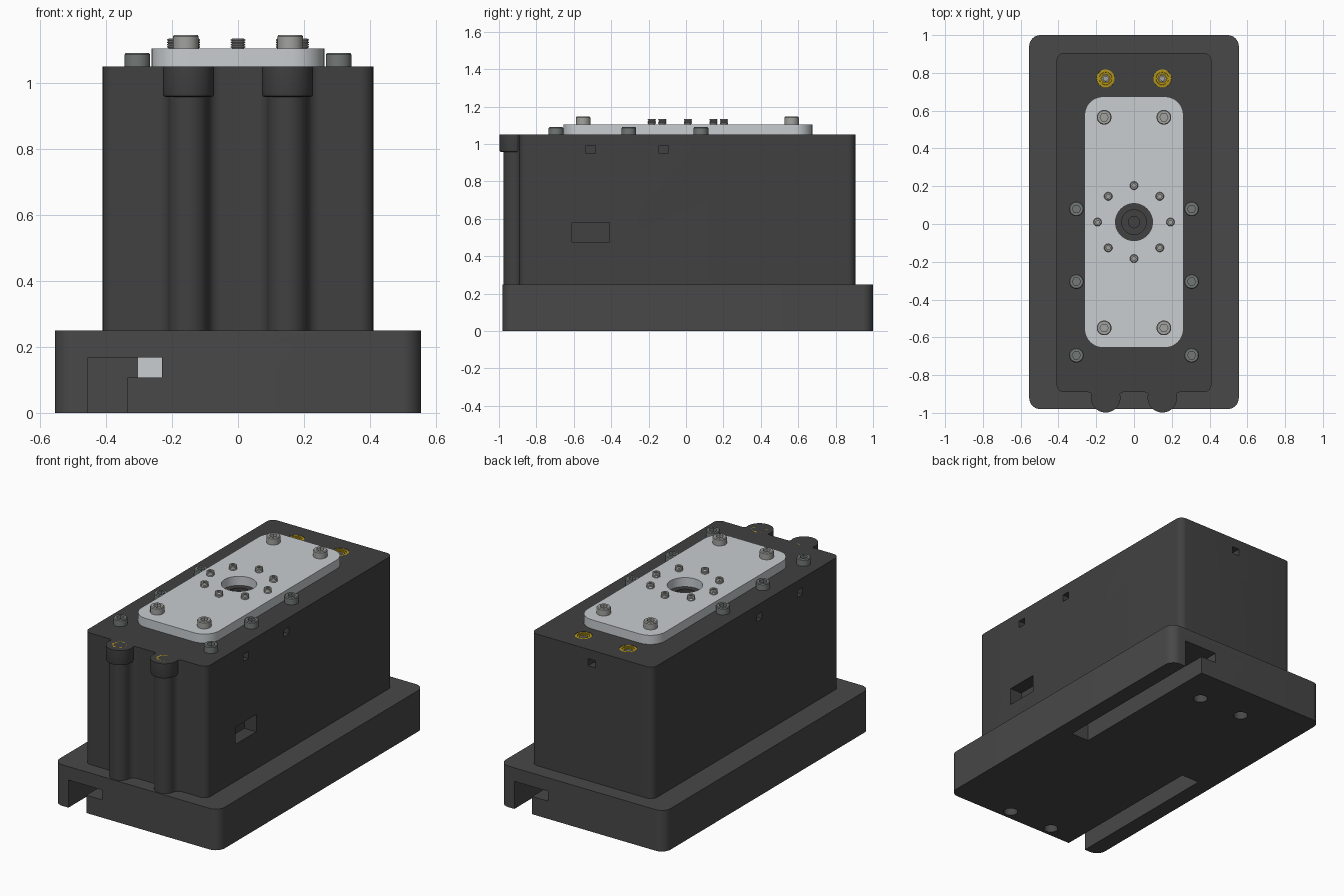
import bpy, bmesh
from math import sin, cos, pi, radians, sqrt, atan2, degrees

if "Cube" in bpy.data.objects:
    bpy.data.objects.remove(bpy.data.objects["Cube"])

YC = 0.01  # y of the symmetry centre


def material(name, rgb):
    m = bpy.data.materials.new(name)
    m.diffuse_color = (*rgb, 1)
    m.use_nodes = True
    m.node_tree.nodes["Principled BSDF"].inputs["Base Color"].default_value = m.diffuse_color
    return m


BASE = material("base_grey", (0.065, 0.065, 0.065))
DARK = material("housing_grey", (0.052, 0.052, 0.052))
LIGHT = material("plate_silver", (0.58, 0.61, 0.63))
STEEL = material("steel", (0.36, 0.36, 0.35))
DULL = material("dull_steel", (0.17, 0.19, 0.185))
GOLD = material("brass", (0.45, 0.30, 0.01))


def make(name, bm, mat):
    bmesh.ops.recalc_face_normals(bm, faces=bm.faces)
    me = bpy.data.meshes.new(name)
    bm.to_mesh(me)
    bm.free()
    ob = bpy.data.objects.new(name, me)
    bpy.context.collection.objects.link(ob)
    if mat:
        me.materials.append(mat)
    return ob


def arc(cx, cy, r, a0, a1, n=8):
    return [(cx + r * cos(radians(a0 + (a1 - a0) * i / n)),
             cy + r * sin(radians(a0 + (a1 - a0) * i / n))) for i in range(n + 1)]


def prism(name, outline, z0, z1, mat=None):
    bm = bmesh.new()
    f = bm.faces.new([bm.verts.new((x, y, z0)) for x, y in outline])
    top = bmesh.ops.extrude_face_region(bm, geom=[f])["geom"]
    for v in top:
        if isinstance(v, bmesh.types.BMVert):
            v.co.z = z1
    return make(name, bm, mat)


def circle(x, y, r, n=40):
    return arc(x, y, r, 0, 360, n)[:-1]


def rect(x0, x1, y0, y1):
    return [(x0, y0), (x1, y0), (x1, y1), (x0, y1)]


def rounded(x, y0, y1, r, front=()):
    """Rounded rectangle; optional extra points along the front edge."""
    return (arc(x - r, y1 - r, r, 0, 90) + arc(r - x, y1 - r, r, 90, 180)
            + arc(r - x, y0 + r, r, 180, 270) + list(front)
            + arc(x - r, y0 + r, r, 270, 360))


def lathe(name, profile, mat, n=24):
    """Revolve (radius, z) rows; a row flagged with a third value is hexagonal."""
    bm = bmesh.new()
    rings = []
    for row in profile:
        ring = []
        for i in range(n):
            a = 2 * pi * i / n
            r = row[0]
            if len(row) > 2:
                r *= cos(pi / 6) / cos(a % (pi / 3) - pi / 6)
            ring.append(bm.verts.new((r * cos(a), r * sin(a), row[1])))
        rings.append(ring)
    for a, b in zip(rings, rings[1:]):
        for i in range(n):
            bm.faces.new((a[i], a[(i + 1) % n], b[(i + 1) % n], b[i]))
    bm.faces.new(rings[0])
    bm.faces.new(rings[-1])
    return make(name, bm, mat)


def cut(ob, *cutters):
    for c in cutters:
        m = ob.modifiers.new("cut", 'BOOLEAN')
        m.operation, m.solver, m.object = 'DIFFERENCE', 'EXACT', c
        with bpy.context.temp_override(object=ob, active_object=ob):
            bpy.ops.object.modifier_apply(modifier=m.name)


def scatter(ob, spots, z):
    """Place the object at the first spot and linked copies at the others."""
    for i, (x, y) in enumerate(spots):
        o = ob if i == 0 else ob.copy()
        if i:
            bpy.context.collection.objects.link(o)
        o.location = (x, y, z)


helpers = []


def cutter(outline, z0, z1):
    c = prism("cutter", outline, z0, z1)
    c.hide_render = True
    helpers.append(c)
    return c


bolts = [(s * 0.15, y) for s in (-1, 1) for y in (0.77, -0.92)]

# Base with two L-shaped cable channels, half a turn apart
base = prism("base", rounded(0.555, -0.98, 1.0, 0.06), 0, 0.25, BASE)


def turn(x0, x1, y0, y1, s):
    return rect(*sorted((s * x0, s * x1)), *sorted((YC + s * (y0 - YC), YC + s * (y1 - YC))))


for s in (1, -1):
    cut(base, cutter(turn(-0.455, -0.335, -1.1, 0.03, s), -0.1, 0.14),
        cutter(turn(-0.455, -0.23, -1.1, 0.03, s), 0.108, 0.168))
    prism("channel_latch", turn(-0.305, -0.231, -0.15, 0.03, s), 0.108, 0.168, LIGHT)
for x, y in bolts:
    cut(base, cutter(circle(x, y, 0.04), -0.1, 0.15))

# Housing with two filleted bolt columns merged into its front face
R, F, CY, FY = 0.06, 0.04, -0.915, -0.89
dy = CY - (FY - F)
dx = sqrt((R + F) ** 2 - dy ** 2)
t = degrees(atan2(dy, dx))
front = []
for cx in (-0.15, 0.15):
    front += arc(cx - dx, FY - F, F, 90, t)
    front += arc(cx, CY, R, 180 + t, 360 - t, 20)[1:-1]
    front += arc(cx + dx, FY - F, F, 180 - t, 90)
body = prism("housing", rounded(0.41, FY, 0.905, 0.04, front), 0.25, 1.05, DARK)
for s in (1, -1):
    for y in (-0.51, -0.12):
        cut(body, cutter(rect(*sorted((s * 0.35, s * 0.5)), y - 0.025, y + 0.025), 0.95, 0.993))
cut(body, cutter(rect(-0.025, 0.025, 0.85, 1.0), 0.95, 0.993),
    cutter(rect(0.33, 0.5, -0.61, -0.41), 0.475, 0.58),
    cutter(circle(0, YC, 0.065), 1.03, 1.2),
    cutter(circle(0, YC, 0.03), 1.0, 1.2))

# Bosses at the column tops
bosses = []
for x in (-0.15, 0.15):
    b = lathe("column_boss", [(0.066, 0.957), (0.075, 0.96), (0.078, 0.97), (0.078, 1.05)], DARK, 48)
    b.location = (x, -0.92, 0)
    bosses.append(b)
bpy.context.view_layer.update()
for x, y in bolts:
    c = cutter(circle(x, y, 0.048), 1.0, 1.2)
    cut(body, c)
    for b in bosses:
        if y < 0 and b.location.x == x:
            cut(b, c)

# Brass mounting inserts with steel hex bolts in them
insert = lathe("mounting_insert", [(0.048, -0.06), (0.048, -0.002), (0.045, 0), (0.034, 0),
                                   (0.033, -0.006), (0.025, -0.006, 1), (0.025, -0.03, 1)], GOLD)
scatter(insert, bolts, 1.05)
core = lathe("insert_core", [(0.022, -0.035, 1), (0.022, -0.012, 1), (0.012, -0.012), (0.012, -0.02)], STEEL)
scatter(core, bolts, 1.05)

# Adapter plate with centre opening
plate = prism("adapter_plate", rounded(0.262, -0.655, 0.675, 0.1), 1.05, 1.105, LIGHT)
cut(plate, cutter(circle(0, YC, 0.098, 48), 1.0, 1.2))

# Socket-head screws
head = [(0.039, 0), (0.039, 0.036), (0.035, 0.041), (0.022, 0.041, 1), (0.022, 0.02, 1)]
scatter(lathe("plate_screw", head, STEEL),
        [(s * 0.158, y) for s in (-1, 1) for y in (0.565, -0.55)], 1.105)
scatter(lathe("housing_screw", head, DULL),
        [(s * 0.305, y) for s in (-1, 1) for y in (0.08, -0.305, -0.695)], 1.05)

# Ring of threaded studs
thread = [(0.018, 0)]
for i in range(4):
    thread += [(0.018, i * 0.007 + 0.001), (0.022, i * 0.007 + 0.003), (0.022, i * 0.007 + 0.005)]
thread += [(0.018, 0.029), (0.011, 0.029, 1), (0.011, 0.02, 1)]
scatter(lathe("threaded_stud", thread, STEEL),
        [(0.193 * cos(k * pi / 4), YC + 0.193 * sin(k * pi / 4)) for k in range(8)], 1.105)

for c in helpers:
    bpy.data.objects.remove(c)

# Smooth curved walls, keep edges crisp
for o in bpy.context.collection.objects:
    o.select_set(True)
    bpy.context.view_layer.objects.active = o
bpy.ops.object.shade_smooth_by_angle(angle=radians(30))
